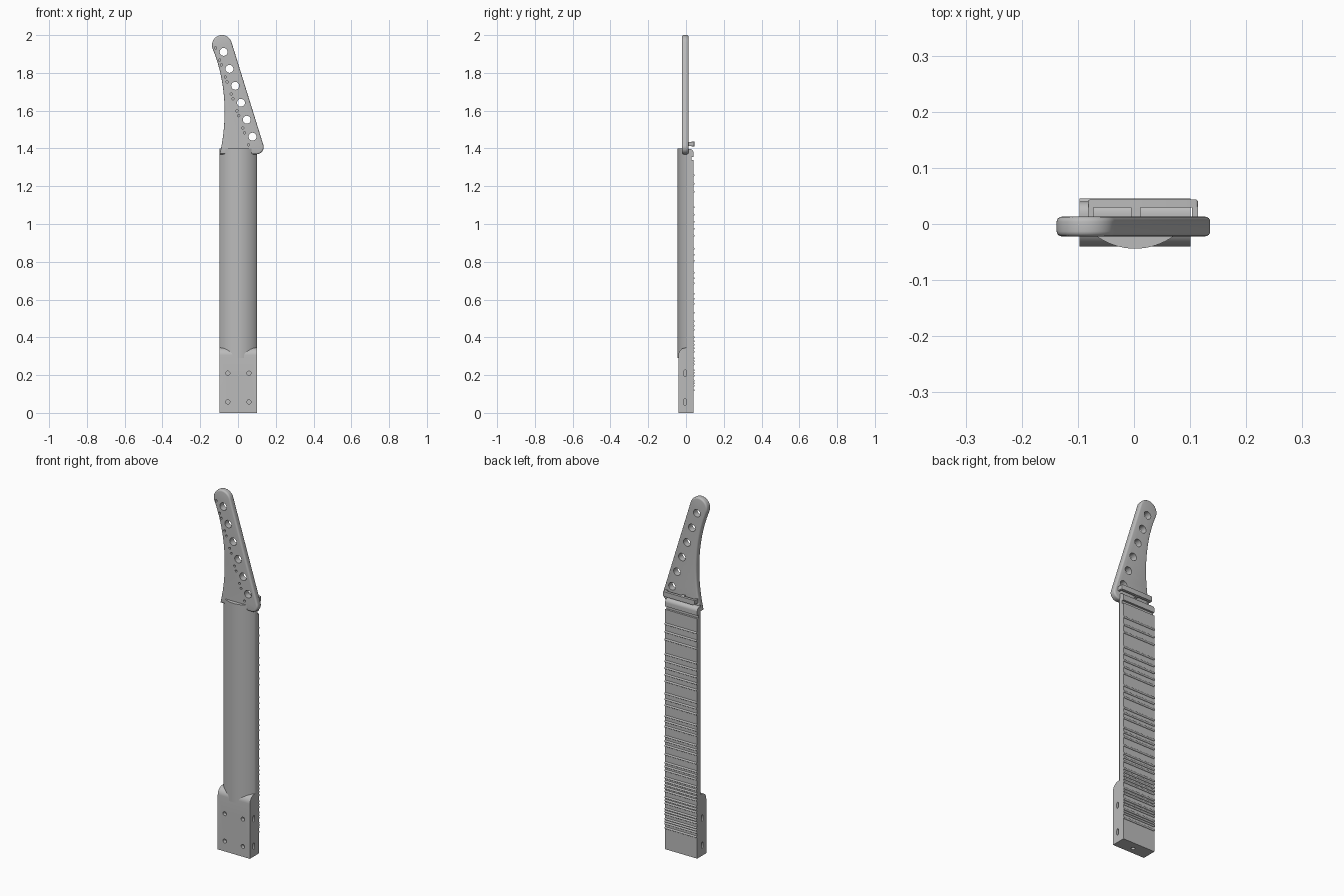
import bpy, bmesh, math
from mathutils import Vector, Matrix
from mathutils.geometry import interpolate_bezier

if "Cube" in bpy.data.objects:
    bpy.data.objects.remove(bpy.data.objects["Cube"])

grey = bpy.data.materials.new("plain grey")
grey.use_nodes = True
GREY = (0.5, 0.5, 0.5, 1)
grey.diffuse_color = GREY
grey.node_tree.nodes["Principled BSDF"].inputs["Base Color"].default_value = GREY

MID, HALF = 0.002, 0.099          # centre and half width of the neck
SCALE_TOP, SCALE_LEN = 1.35, 1.64  # nut position and string length


def finish(name, bm):
    bmesh.ops.recalc_face_normals(bm, faces=bm.faces)
    mesh = bpy.data.meshes.new(name)
    bm.to_mesh(mesh)
    bm.free()
    mesh.materials.append(grey)
    obj = bpy.data.objects.new(name, mesh)
    bpy.context.collection.objects.link(obj)
    return obj


def smooth(obj):
    bpy.ops.object.select_all(action='DESELECT')
    obj.select_set(True)
    bpy.context.view_layer.objects.active = obj
    bpy.ops.object.shade_smooth_by_angle(angle=math.radians(35))


def prism(name, points, offset, bevel=0.0):
    """Extrude a closed outline and optionally round the rims of both ends."""
    bm = bmesh.new()
    offset = Vector(offset)
    cap = bm.faces.new([bm.verts.new(p) for p in points])
    ext = bmesh.ops.extrude_face_region(bm, geom=[cap], use_keep_orig=True)
    bmesh.ops.translate(bm, vec=offset, verts=[v for v in ext["geom"] if isinstance(v, bmesh.types.BMVert)])
    if bevel:
        axis = offset.normalized()
        rims = [e for e in bm.edges
                if abs((e.verts[0].co - e.verts[1].co).normalized().dot(axis)) < 0.1]
        bmesh.ops.bevel(bm, geom=rims, offset=bevel, segments=4, profile=0.5,
                        affect='EDGES', clamp_overlap=True)
    return finish(name, bm)


def arc(cx, cy, r, start, end, steps):
    angles = [math.radians(start + (end - start) * i / steps) for i in range(steps + 1)]
    return [(cx + r * math.cos(a), cy + r * math.sin(a)) for a in angles]


def along_x(name, profile):
    return prism(name, [(MID - HALF, y, z) for y, z in profile], (2 * HALF, 0, 0))


def add_rod(bm, centre, radius, depth, axis, stretch=1.0):
    """Round rod along an axis, optionally stretched crosswise into a slot."""
    turn = Vector(axis).to_track_quat('Z', 'Y').to_matrix().to_4x4()
    size = Matrix.Diagonal((1, 1, stretch, 1))
    bmesh.ops.create_cone(bm, cap_ends=True, segments=20, radius1=radius, radius2=radius,
                          depth=depth, matrix=Matrix.Translation(centre) @ size @ turn)


def cut(obj, bm):
    cutter = finish("hole_cutter", bm)
    cutter.hide_render = True
    mod = obj.modifiers.new("holes", 'BOOLEAN')
    mod.operation, mod.solver, mod.object = 'DIFFERENCE', 'EXACT', cutter
    bpy.context.view_layer.objects.active = obj
    bpy.ops.object.modifier_apply(modifier=mod.name)
    bpy.data.objects.remove(cutter)


# Headstock: rounded tip, straight tuner side, hollowed opposite side
left_curve = interpolate_bezier(Vector((-0.133, 1.925)), Vector((-0.057, 1.74)),
                                Vector((-0.058, 1.53)), Vector((-0.097, 1.369)), 16)
outline = arc(0.098, 1.407, 0.038, -90, 16, 10) + arc(-0.085, 1.947, 0.053, 16, 205, 18)
outline += [tuple(p)[:2] for p in left_curve[1:]]
headstock = prism("headstock", [(x, -0.022, z) for x, z in outline], (0, 0.035, 0), 0.009)

# Tuner holes, each with two small screw holes beside it
holes = bmesh.new()
for i in range(6):
    x, z = -0.076 + 0.0306 * i, 1.911 - 0.0897 * i
    add_rod(holes, (x, 0, z), 0.021, 0.2, (0, 1, 0))
    for s in (-1, 1):
        add_rod(holes, (x - 0.032 + s * 0.0106, -0.022, z - 0.011 - s * 0.032),
                0.006, 0.02, (0, 1, 0))
cut(headstock, holes)
smooth(headstock)

# Rounded neck shaft
section = []
for i in range(33):
    t = -math.cos(math.pi * i / 32)
    section.append((MID + HALF * t, 0.01 - 0.054 * max(0, 1 - t * t) ** 0.8))
smooth(prism("neck_shaft", [(x, y, 0.29) for x, y in section], (0, 0, 1.11)))

# Square heel with a rounded upper front edge
heel = along_x("heel", [(0.01, 0), (0.01, 0.345)] + arc(0, 0.305, 0.04, 90, 180, 10) + [(-0.04, 0)])
holes = bmesh.new()
for z in (0.058, 0.21):
    for s in (-1, 1):
        add_rod(holes, (MID + s * 0.056, -0.04, z), 0.011, 0.04, (0, 1, 0))
        add_rod(holes, (MID + s * HALF, -0.005, z), 0.008, 0.03, (1, 0, 0), 2.3)
add_rod(holes, (MID, -0.005, 0), 0.01, 0.04, (0, 0, 1))
cut(heel, holes)
smooth(heel)

# Fingerboard with a nut slot and rounded end
smooth(along_x("fingerboard", [(0.01, 0), (0.04, 0), (0.04, 1.338), (0.029, 1.338),
                               (0.029, 1.355), (0.04, 1.355)]
               + arc(0.018, 1.376, 0.022, 0, 90, 8) + [(0.01, 1.398)]))

# Frets: semitones plus some quarter tones, repeated in the second octave
octave = [1, 1.5, 2, 3, 3.5, 4, 4.5, 5, 6, 6.5, 7, 8, 8.5, 9, 10, 10.5, 11, 12]
frets = bmesh.new()
for n in octave + [k + 12 for k in octave]:
    z = SCALE_TOP - SCALE_LEN * (1 - 2 ** (-n / 12))
    add_rod(frets, (MID, 0.04, z), 0.0055, 2 * HALF, (1, 0, 0))
smooth(finish("frets", frets))

# String retainer: bar on three posts
def block(name, x0, x1, y0, y1, z0, z1, bevel):
    pts = [(x0, y0, z0), (x0, y1, z0), (x0, y1, z1), (x0, y0, z1)]
    obj = prism(name, pts, (x1 - x0, 0, 0), bevel)
    smooth(obj)


block("retainer_bar", -0.082, 0.114, 0.029, 0.044, 1.41, 1.437, 0.005)
for name, x0, x1 in (("right", -0.082, -0.072), ("middle", -0.005, 0.012), ("left", 0.103, 0.114)):
    block("retainer_post_" + name, x0, x1, 0.01, 0.036, 1.412, 1.435, 0)
